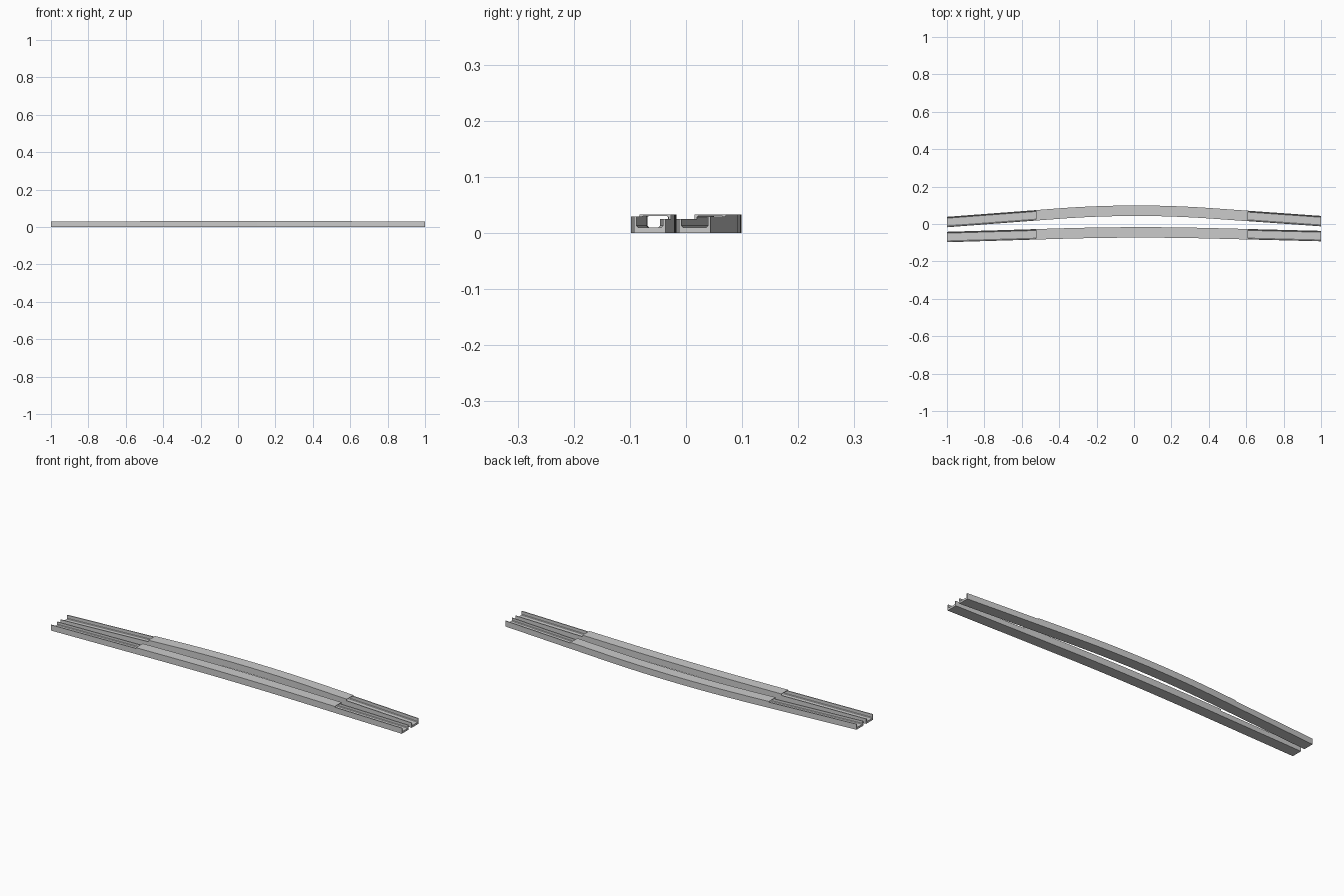
import bpy, bmesh

if "Cube" in bpy.data.objects:
    bpy.data.objects.remove(bpy.data.objects["Cube"])

HALF_W, WALL, FLOOR, TOP = 0.028, 0.0045, 0.010, 0.033
OUTER_H, INNER_H = 0.029, 0.025
BEND, SKEW = 0.41, 0.0025


def path(x, peak, slope):
    """Centre line: a parabola in the middle, straight tangents at both ends."""
    a = abs(x)
    drop = slope * a * a / (2 * BEND) if a < BEND else slope * (a - BEND / 2)
    return peak - drop + SKEW * x


def sweep(name, profile, x0, x1, peak, slope):
    """Sweep a closed (y, z) profile along the track centre line."""
    bends = [i * BEND / 8 for i in range(-8, 9)]
    xs = [x0] + [x for x in bends if x0 < x < x1] + [x1]
    bm = bmesh.new()
    rings = []
    for x in xs:
        c = path(x, peak, slope)
        rings.append([bm.verts.new((x, c + y, z)) for y, z in profile])
    n = len(profile)
    for a, b in zip(rings, rings[1:]):
        for i in range(n):
            j = (i + 1) % n
            bm.faces.new((a[i], a[j], b[j], b[i]))
    bm.faces.new(rings[0])
    bm.faces.new(rings[-1])
    bmesh.ops.recalc_face_normals(bm, faces=bm.faces)
    mesh = bpy.data.meshes.new(name)
    bm.to_mesh(mesh)
    bm.free()
    bpy.context.collection.objects.link(bpy.data.objects.new(name, mesh))


def build_track(side, out, peak, slope):
    w, i, ch = HALF_W, HALF_W - WALL, 0.003
    # open channel: floor, taller outer wall, lower inner wall, chamfered corners
    channel = [(-w, 0), (w, 0), (w, OUTER_H), (i, OUTER_H), (i, FLOOR + ch),
               (i - ch, FLOOR), (ch - i, FLOOR), (-i, FLOOR + ch),
               (-i, INNER_H), (-w, INNER_H)]
    # cover: roof plate resting on both walls
    cover = [(w, OUTER_H), (w, TOP), (-w, TOP), (-w, INNER_H),
             (-i, INNER_H), (-i, 0.0285), (ch - i, 0.0305),
             (i - ch, 0.0305), (i, OUTER_H)]
    flip = lambda p: [(y * out, z) for y, z in p]
    sweep(side + "_channel", flip(channel), -1, 1, peak, slope)
    sweep(side + "_cover", flip(cover), -0.525, 0.61, peak, slope)


# back track curves strongly, front track only slightly
build_track("back_track", 1, 0.071, 0.073)
build_track("front_track", -1, -0.045, 0.0278)
